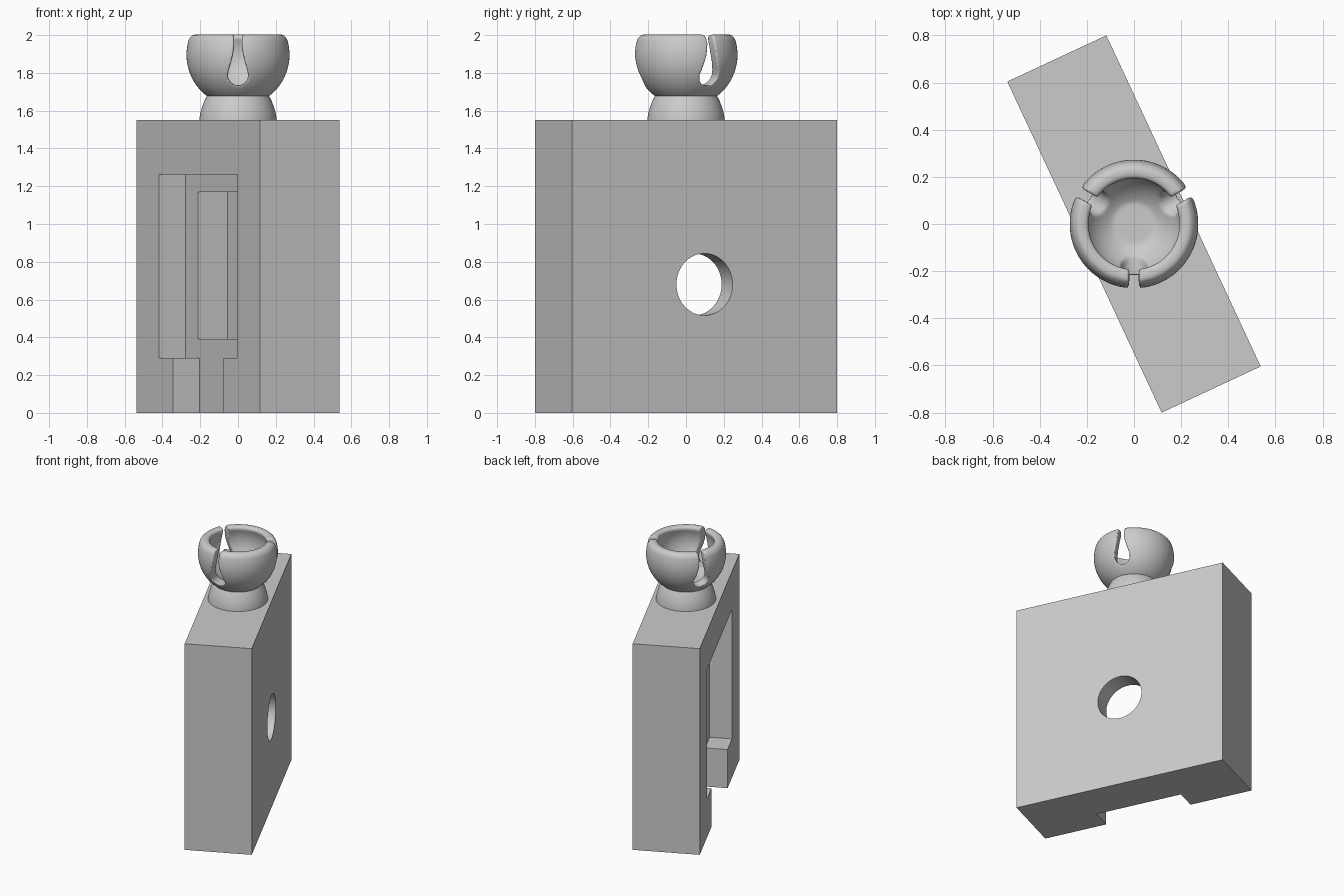
import bpy, bmesh, math
from mathutils import Matrix, Vector

old = bpy.data.objects.get("Cube")
if old:
    bpy.data.objects.remove(old, do_unlink=True)

grey = bpy.data.materials.new("plain grey")
grey.use_nodes = True
colour = (0.6, 0.6, 0.6, 1)
grey.diffuse_color = colour
grey.node_tree.nodes["Principled BSDF"].inputs["Base Color"].default_value = colour

TURN = Matrix.Rotation(math.radians(25), 4, 'Z')


def make(name, bm):
    bmesh.ops.recalc_face_normals(bm, faces=bm.faces)
    mesh = bpy.data.meshes.new(name)
    bm.to_mesh(mesh)
    bm.free()
    ob = bpy.data.objects.new(name, mesh)
    bpy.context.collection.objects.link(ob)
    mesh.materials.append(grey)
    return ob


def box(name, lo, hi):
    """Box between two corners, given in the block's own turned frame."""
    lo, hi = Vector(lo), Vector(hi)
    bm = bmesh.new()
    place = TURN @ Matrix.Translation((lo + hi) / 2) @ Matrix.Diagonal((*(hi - lo), 1))
    bmesh.ops.create_cube(bm, size=1, matrix=place)
    return make(name, bm)


def lathe(name, profile, steps=96):
    """Spin an (r, z) profile that starts and ends on the axis."""
    bm = bmesh.new()
    verts = [bm.verts.new((r, 0, z)) for r, z in profile]
    edges = [bm.edges.new(pair) for pair in zip(verts, verts[1:])]
    bmesh.ops.spin(bm, geom=verts + edges, cent=(0, 0, 0), axis=(0, 0, 1),
                   angle=math.tau, steps=steps, use_duplicate=False)
    bmesh.ops.remove_doubles(bm, verts=bm.verts, dist=1e-5)
    return make(name, bm)


def activate(ob):
    bpy.ops.object.select_all(action='DESELECT')
    ob.select_set(True)
    bpy.context.view_layer.objects.active = ob


def modify(ob, kind, **settings):
    activate(ob)
    mod = ob.modifiers.new(kind.lower(), kind)
    for key, value in settings.items():
        setattr(mod, key, value)
    bpy.ops.object.modifier_apply(modifier=mod.name)


def cut(ob, cutter):
    cutter.hide_render = True
    modify(ob, 'BOOLEAN', object=cutter, operation='DIFFERENCE', solver='EXACT')
    bpy.data.objects.remove(cutter, do_unlink=True)


# Block with stepped pocket, open channel at the foot, and a through hole
FLOOR = -0.077
block = box("block", (-0.232, -0.775, 0), (0.232, 0.775, 1.55))
cut(block, box("pocket_cutter", (-0.4, -0.492, 0.29), (FLOOR, 0.492, 1.263)))
cut(block, box("channel_cutter", (-0.4, -0.317, -0.1), (FLOOR, 0.317, 0.6)))
cut(block, box("inner_pocket_cutter", (-0.2, -0.333, 0.39), (0.095, 0.333, 1.17)))
hole = bmesh.new()
bmesh.ops.create_cone(hole, cap_ends=True, segments=64, radius1=0.164, radius2=0.164, depth=0.4,
                      matrix=TURN @ Matrix.Translation((0.2, 0, 0.68))
                      @ Matrix.Rotation(math.pi / 2, 4, 'Y'))
cut(block, make("hole_cutter", hole))

# Neck
neck = lathe("neck", [(0, 1.54), (0.205, 1.54), (0.204, 1.56), (0.199, 1.59),
                      (0.19, 1.62), (0.179, 1.65), (0.165, 1.677), (0, 1.677)])

# Socket cup: outer and inner spheres joined by a rounded rim
CENTRE = 1.895


def arc(radius, z0, z1, count=24):
    a0, a1 = (math.asin((z - CENTRE) / radius) for z in (z0, z1))
    angles = [a0 + (a1 - a0) * i / count for i in range(count + 1)]
    return [(radius * math.cos(a), CENTRE + radius * math.sin(a)) for a in angles]


rim = [(0.247, 1.995), (0.238, 2.003), (0.208, 2.003), (0.196, 1.996)]
socket = lathe("socket", [(0, 1.66)] + arc(0.273, 1.66, 1.98) + rim
               + arc(0.21, 1.982, 1.705) + [(0, 1.705)])

# Three keyhole slots, narrow at the rim and round at the bottom
side = [(0.02, 2.1), (0.02, 1.95), (0.026, 1.9), (0.038, 1.85), (0.05, 1.81)]
bottom = [(0.054 * math.cos(a), 1.788 - 0.054 * math.sin(a))
          for a in (math.pi * i / 12 for i in range(13))]
outline = side + bottom + [(-u, z) for u, z in reversed(side)]
for degrees in (0, 120, 240):
    bm = bmesh.new()
    face = bm.faces.new([bm.verts.new((u, -0.06, z)) for u, z in outline])
    swept = bmesh.ops.extrude_face_region(bm, geom=[face])["geom"]
    bmesh.ops.translate(bm, vec=(0, -0.34, 0),
                        verts=[v for v in swept if isinstance(v, bmesh.types.BMVert)])
    bm.transform(Matrix.Rotation(math.radians(degrees), 4, 'Z'))
    cut(socket, make("slot_cutter", bm))

# Soften the slot edges
modify(socket, 'REMESH', mode='VOXEL', voxel_size=0.006)
modify(socket, 'SMOOTH', factor=0.5, iterations=12)
socket.data.materials.clear()
socket.data.materials.append(grey)

for ob, angle in ((block, 30), (neck, 40), (socket, 60)):
    activate(ob)
    bpy.ops.object.shade_smooth_by_angle(angle=math.radians(angle))
